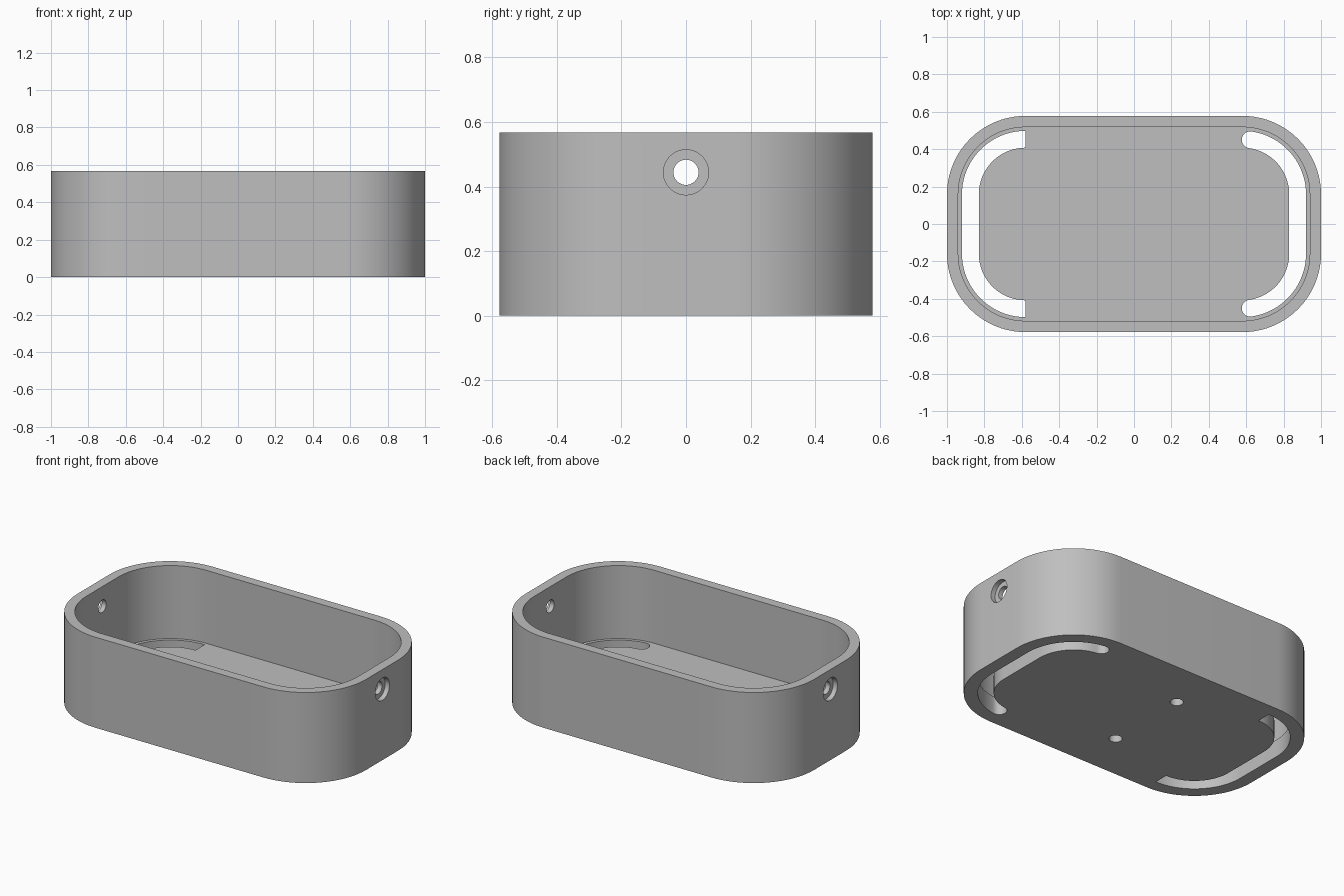
import bpy, bmesh
from math import sin, cos, pi, radians
from mathutils import Matrix

cube = bpy.data.objects.get("Cube")
if cube:
    bpy.data.objects.remove(cube, do_unlink=True)

HEIGHT, FLOOR = 0.567, 0.11
CX, CY = 0.58, 0.158          # corner arc centres shared by every outline

grey = bpy.data.materials.new("plain grey")
grey.use_nodes = True
COLOR = (0.52, 0.52, 0.52, 1)
grey.diffuse_color = COLOR
grey.node_tree.nodes["Principled BSDF"].inputs["Base Color"].default_value = COLOR


def arc(cx, cy, r, a0, a1, n=20):
    """Points on an arc, angles in degrees."""
    steps = [radians(a0 + (a1 - a0) * i / n) for i in range(n + 1)]
    return [(cx + r * cos(a), cy + r * sin(a)) for a in steps]


def finish(name, bm):
    bmesh.ops.recalc_face_normals(bm, faces=bm.faces)
    mesh = bpy.data.meshes.new(name)
    bm.to_mesh(mesh)
    bm.free()
    mesh.materials.append(grey)
    obj = bpy.data.objects.new(name, mesh)
    bpy.context.collection.objects.link(obj)
    return obj


def prism(name, points, z0, z1):
    bm = bmesh.new()
    face = bm.faces.new([bm.verts.new((x, y, z0)) for x, y in points])
    grown = bmesh.ops.extrude_face_region(bm, geom=[face])
    verts = [v for v in grown["geom"] if isinstance(v, bmesh.types.BMVert)]
    bmesh.ops.translate(bm, verts=verts, vec=(0, 0, z1 - z0))
    return finish(name, bm)


def cylinder(name, r, depth, place, along_x=False):
    bm = bmesh.new()
    turn = Matrix.Rotation(pi / 2, 4, "Y") if along_x else Matrix()
    bmesh.ops.create_cone(bm, cap_ends=True, segments=40, radius1=r, radius2=r,
                          depth=depth, matrix=Matrix.Translation(place) @ turn)
    return finish(name, bm)


def rounded(r):
    """Rounded rectangle outline with corner radius r."""
    return (arc(CX, CY, r, 0, 90) + arc(-CX, CY, r, 90, 180)
            + arc(-CX, -CY, r, 180, 270) + arc(CX, -CY, r, 270, 360))


def slot(side, end, round_ends):
    """C-shaped slot outline that follows one end of the tray."""
    r_out, r_in = 0.34, 0.25
    mid, half = (r_out + r_in) / 2, (r_out - r_in) / 2
    pts = arc(CX, -CY, r_out, -end, 0) + arc(CX, CY, r_out, 0, end)
    if round_ends:
        c = arc(CX, CY, mid, end, end, 1)[0]
        pts += arc(*c, half, end, end + 180, 12)[1:-1]
    pts += arc(CX, CY, r_in, end, 0) + arc(CX, -CY, r_in, 0, -end)
    if round_ends:
        pts += arc(c[0], -c[1], half, 180 - end, 360 - end, 12)[1:-1]
    return [(side * x, y) for x, y in pts]


# Tray body
tray = prism("tray_body", rounded(0.42), 0, HEIGHT)

# Cavity, floor slots, wall screw holes and blind holes underneath
cutters = [
    prism("cavity_cutter", rounded(0.36), FLOOR, 1),
    prism("left_slot_cutter", slot(1, 82, True), -0.1, 0.2),
    prism("right_slot_cutter", slot(-1, 90, False), -0.1, 0.2),
    cylinder("wall_hole_cutter", 0.039, 2.4, (0, 0, 0.444), True),
]
for s in (-1, 1):
    cutters.append(cylinder("counterbore_cutter", 0.07, 0.2, (s * 1.07, 0, 0.444), True))
    cutters.append(cylinder("blind_hole_cutter", 0.038, 0.16, (-0.09, s * 0.27, 0)))

bpy.context.view_layer.objects.active = tray
for cutter in cutters:
    cutter.hide_render = True
    mod = tray.modifiers.new("cut", "BOOLEAN")
    mod.operation, mod.solver, mod.object = "DIFFERENCE", "EXACT", cutter
    bpy.ops.object.modifier_apply(modifier=mod.name)
    bpy.data.objects.remove(cutter, do_unlink=True)

# Smooth round walls, crisp edges
for o in bpy.context.selected_objects:
    o.select_set(False)
tray.select_set(True)
bpy.ops.object.shade_smooth_by_angle(angle=radians(30))
